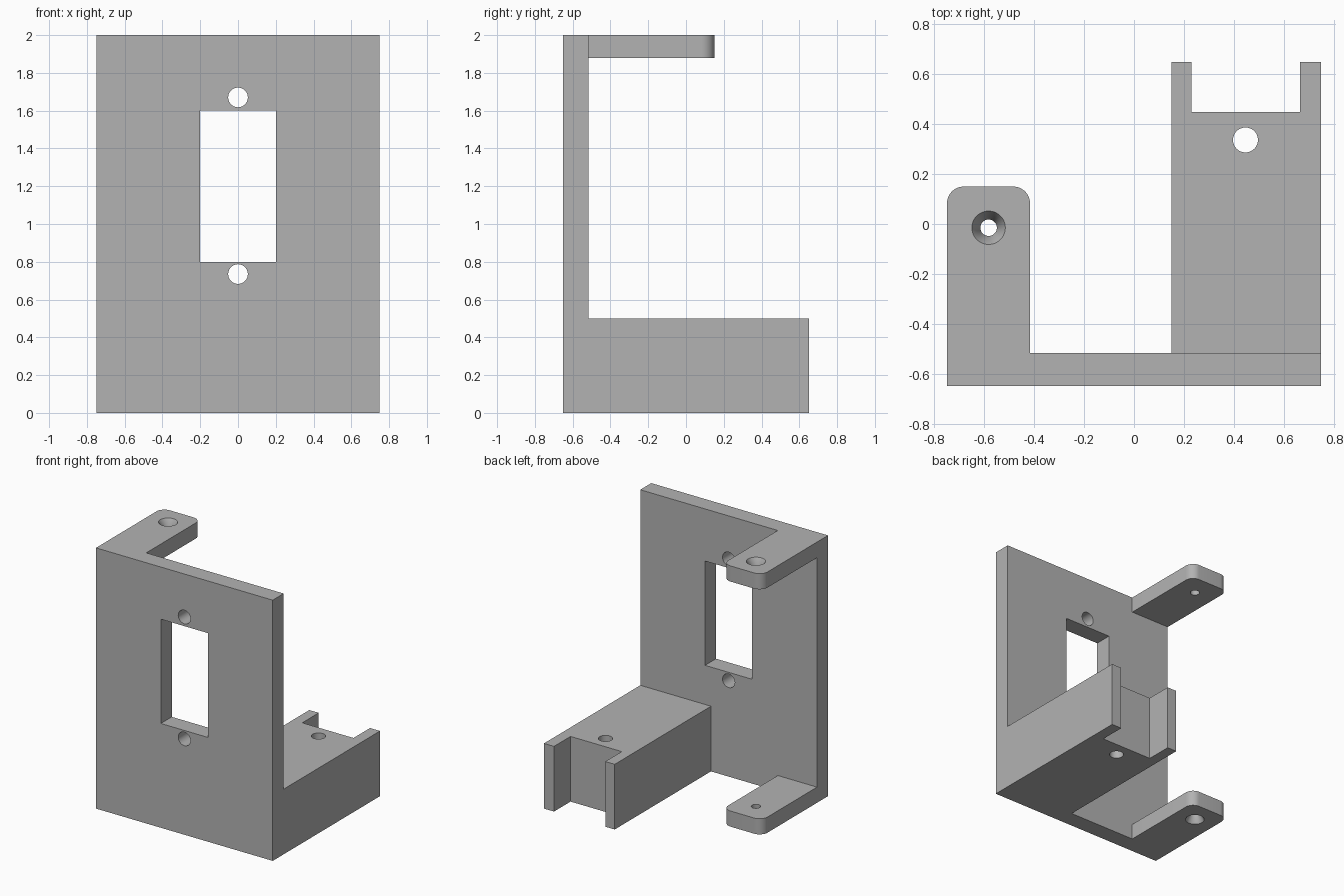
import bpy, bmesh, math
from mathutils import Matrix, Vector

if "Cube" in bpy.data.objects:
    bpy.data.objects.remove(bpy.data.objects["Cube"])

grey = bpy.data.materials.new("plain grey")
grey.use_nodes = True
colour = (0.45, 0.45, 0.45, 1)
grey.diffuse_color = colour
grey.node_tree.nodes["Principled BSDF"].inputs["Base Color"].default_value = colour


def finish(name, bm):
    mesh = bpy.data.meshes.new(name)
    bmesh.ops.recalc_face_normals(bm, faces=bm.faces)
    bm.to_mesh(mesh)
    bm.free()
    mesh.materials.append(grey)
    ob = bpy.data.objects.new(name, mesh)
    bpy.context.collection.objects.link(ob)
    return ob


def box(name, low, high, round_back=0):
    """Box between two corners, optionally with rounded upright back edges."""
    low, high = Vector(low), Vector(high)
    bm = bmesh.new()
    size = Matrix.Diagonal((high - low).to_4d())
    bmesh.ops.create_cube(bm, size=1, matrix=Matrix.Translation((low + high) / 2) @ size)
    if round_back:
        edges = [e for e in bm.edges if all(v.co.y > high.y - 0.001 for v in e.verts)
                 and abs(e.verts[0].co.z - e.verts[1].co.z) > 0.01]
        bmesh.ops.bevel(bm, geom=edges, offset=round_back, segments=10,
                        profile=0.5, affect='EDGES')
    return finish(name, bm)


def peg(name, centre, r1, r2, depth, turn=0):
    """Cylinder or cone along z, turned about x."""
    bm = bmesh.new()
    bmesh.ops.create_cone(bm, cap_ends=True, segments=48, radius1=r1, radius2=r2, depth=depth,
                          matrix=Matrix.Translation(centre) @ Matrix.Rotation(turn, 4, 'X'))
    return finish(name, bm)


def combine(target, tool, operation):
    tool.hide_render = True
    mod = target.modifiers.new(operation.lower(), 'BOOLEAN')
    mod.operation, mod.solver, mod.object = operation, 'EXACT', tool
    bpy.context.view_layer.objects.active = target
    bpy.ops.object.modifier_apply(modifier=mod.name)
    bpy.data.objects.remove(tool)


FRONT, INNER = -0.65, -0.517

# Upright plate, with a solid arm and two ears behind it
bracket = box("mounting_bracket", (-0.75, FRONT, 0), (0.75, INNER, 2))
combine(bracket, box("arm", (0.15, -0.6, 0), (0.75, 0.65, 0.5)), 'UNION')
for z in (0, 1.88):
    ear = box("ear", (-0.75, -0.6, z), (-0.417, 0.15, z + 0.12), 0.067)
    combine(bracket, ear, 'UNION')

# Window and its two screw holes
cutters = [box("window", (-0.2, -0.8, 0.8), (0.2, -0.4, 1.6))]
for z in (0.735, 1.67):
    cutters.append(peg("plate_hole", (0, -0.6, z), 0.052, 0.052, 0.4, math.pi / 2))

# Slot in the end of the arm and its upright hole
cutters.append(box("arm_slot", (0.23, 0.45, -0.1), (0.665, 0.8, 0.6)))
cutters.append(peg("arm_hole", (0.447, 0.337, 0.25), 0.05, 0.05, 0.8))

# Ear holes, countersunk on the outer faces
cutters.append(peg("ear_hole", (-0.583, -0.015, 1), 0.033, 0.033, 2.4))
for z, wide, narrow in ((0.03, 0.067, 0.033), (1.97, 0.033, 0.067)):
    cutters.append(peg("countersink", (-0.583, -0.015, z), wide, narrow, 0.06))
for cutter in cutters:
    combine(bracket, cutter, 'DIFFERENCE')

# Merge flush faces, then smooth only the round parts
bm = bmesh.new()
bm.from_mesh(bracket.data)
bmesh.ops.remove_doubles(bm, verts=bm.verts, dist=0.0001)
bmesh.ops.dissolve_limit(bm, angle_limit=math.radians(0.5), verts=bm.verts, edges=bm.edges)
bm.to_mesh(bracket.data)
bm.free()
bpy.ops.object.select_all(action='DESELECT')
bracket.select_set(True)
bpy.context.view_layer.objects.active = bracket
bpy.ops.object.shade_smooth_by_angle(angle=math.radians(30))
